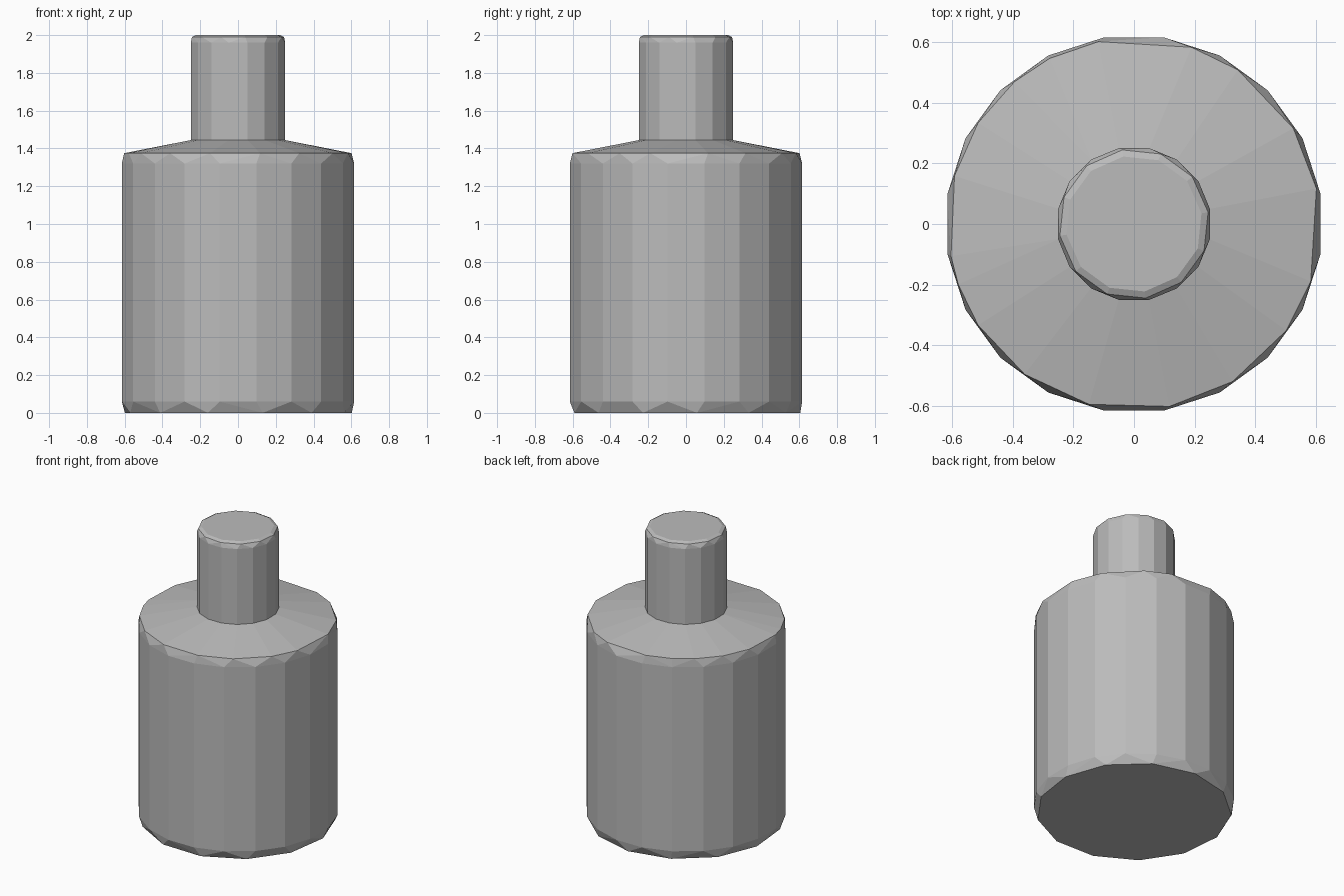
import bpy
import bmesh
from math import radians, sin, cos, pi

cube = bpy.data.objects.get("Cube")
if cube:
    bpy.data.objects.remove(cube, do_unlink=True)

grey = bpy.data.materials.new("plain grey")
grey.use_nodes = True
colour = (0.5, 0.5, 0.5, 1)
grey.diffuse_color = colour
grey.node_tree.nodes["Principled BSDF"].inputs["Base Color"].default_value = colour


def even(count, offset=0.5):
    """Evenly spaced angles, in degrees, shifted by a part of a step."""
    return [360 * (i + offset) / count for i in range(count)]


def hull_part(name, rings):
    """Low-poly solid wrapped around rings of (radius, height, angles)."""
    bm = bmesh.new()
    for radius, z, angles in rings:
        for a in angles:
            bm.verts.new((radius * cos(radians(a)), radius * sin(radians(a)), z))
    bmesh.ops.convex_hull(bm, input=bm.verts[:])
    bmesh.ops.dissolve_limit(bm, angle_limit=radians(1), verts=bm.verts[:], edges=bm.edges[:])
    bmesh.ops.recalc_face_normals(bm, faces=bm.faces[:])
    mesh = bpy.data.meshes.new(name)
    bm.to_mesh(mesh)
    bm.free()
    mesh.materials.append(grey)
    obj = bpy.data.objects.new(name, mesh)
    bpy.context.collection.objects.link(obj)
    return obj


# Body: worn base edge, straight wall, uneven shoulder and shallow cone
wall = 0.615 / cos(pi / 20)
shoulder = [11, 31, 56, 72, 101, 117, 130, 147, 165, 190, 199, 213, 234, 256, 281, 302, 325, 342]
hull_part("body", [
    (0.605, 0.0, even(13, 0.2)),
    (wall, 0.06, even(20)),
    (wall, 1.32, even(20)),
    (0.612, 1.375, shoulder),
    (0.25, 1.445, even(16)),
])

# Neck: narrow stub with a softened top edge
neck = 0.25 / cos(pi / 16)
hull_part("neck", [
    (neck, 1.43, even(16)),
    (neck, 1.96, even(16)),
    (0.247, 1.99, even(12, 0.3)),
    (0.225, 2.0, even(12, 0.3)),
])
